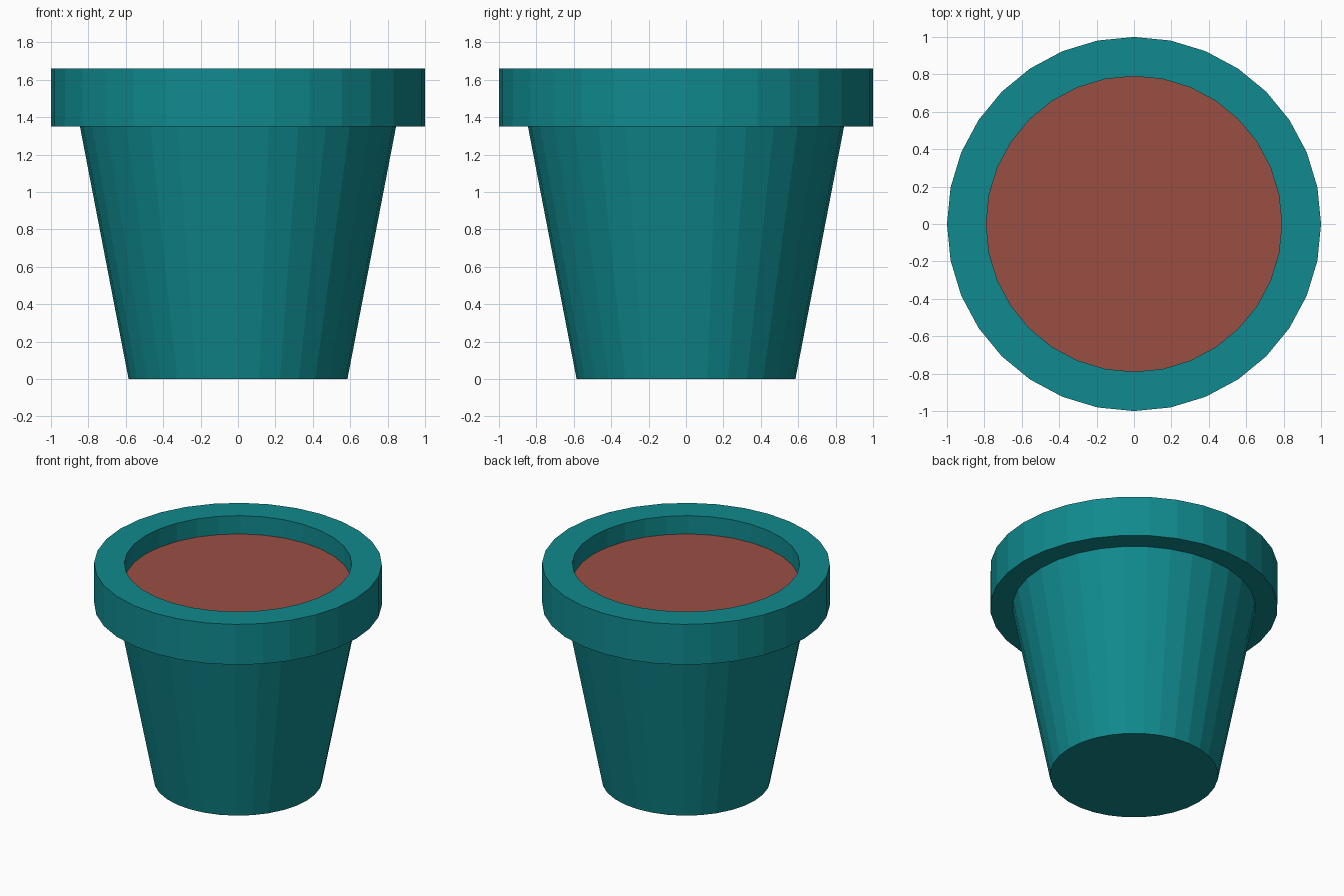
import bpy, bmesh, math

if "Cube" in bpy.data.objects:
    bpy.data.objects.remove(bpy.data.objects["Cube"])

SIDES = 32
SOIL_Z, SOIL_R = 1.52, 0.79


def material(name, rgb):
    m = bpy.data.materials.new(name)
    lin = [((c / 255 + 0.055) / 1.055) ** 2.4 if c > 10 else c / 255 / 12.92 for c in rgb]
    m.diffuse_color = (*lin, 1.0)
    m.use_nodes = True
    m.node_tree.nodes["Principled BSDF"].inputs["Base Color"].default_value = m.diffuse_color
    return m


def lathe(name, profile, mat, cap_start=False, cap_end=False):
    """Revolve (radius, height) points around z, with optional end caps."""
    bm = bmesh.new()
    rings = []
    for r, z in profile:
        rings.append([bm.verts.new((r * math.cos(2 * math.pi * i / SIDES),
                                    r * math.sin(2 * math.pi * i / SIDES), z))
                      for i in range(SIDES)])
    for a, b in zip(rings, rings[1:]):
        for i in range(SIDES):
            j = (i + 1) % SIDES
            bm.faces.new((a[i], a[j], b[j], b[i]))
    if cap_start:
        bm.faces.new(rings[0][::-1])
    if cap_end:
        bm.faces.new(rings[-1])
    mesh = bpy.data.meshes.new(name)
    bm.to_mesh(mesh)
    bm.free()
    mesh.materials.append(mat)
    obj = bpy.data.objects.new(name, mesh)
    bpy.context.collection.objects.link(obj)
    return obj


teal = material("teal glaze", (16, 138, 142))
brown = material("red brown soil", (154, 78, 67))

# Pot: base, tapered wall, overhanging rim and inner lip down to the soil
lathe("pot", [(0.585, 0.0), (0.845, 1.35), (1.0, 1.35), (1.0, 1.66),
              (SOIL_R, 1.66), (SOIL_R, SOIL_Z)], teal, cap_start=True)

# Soil disc filling the opening
lathe("soil", [(SOIL_R, SOIL_Z)], brown, cap_end=True)
